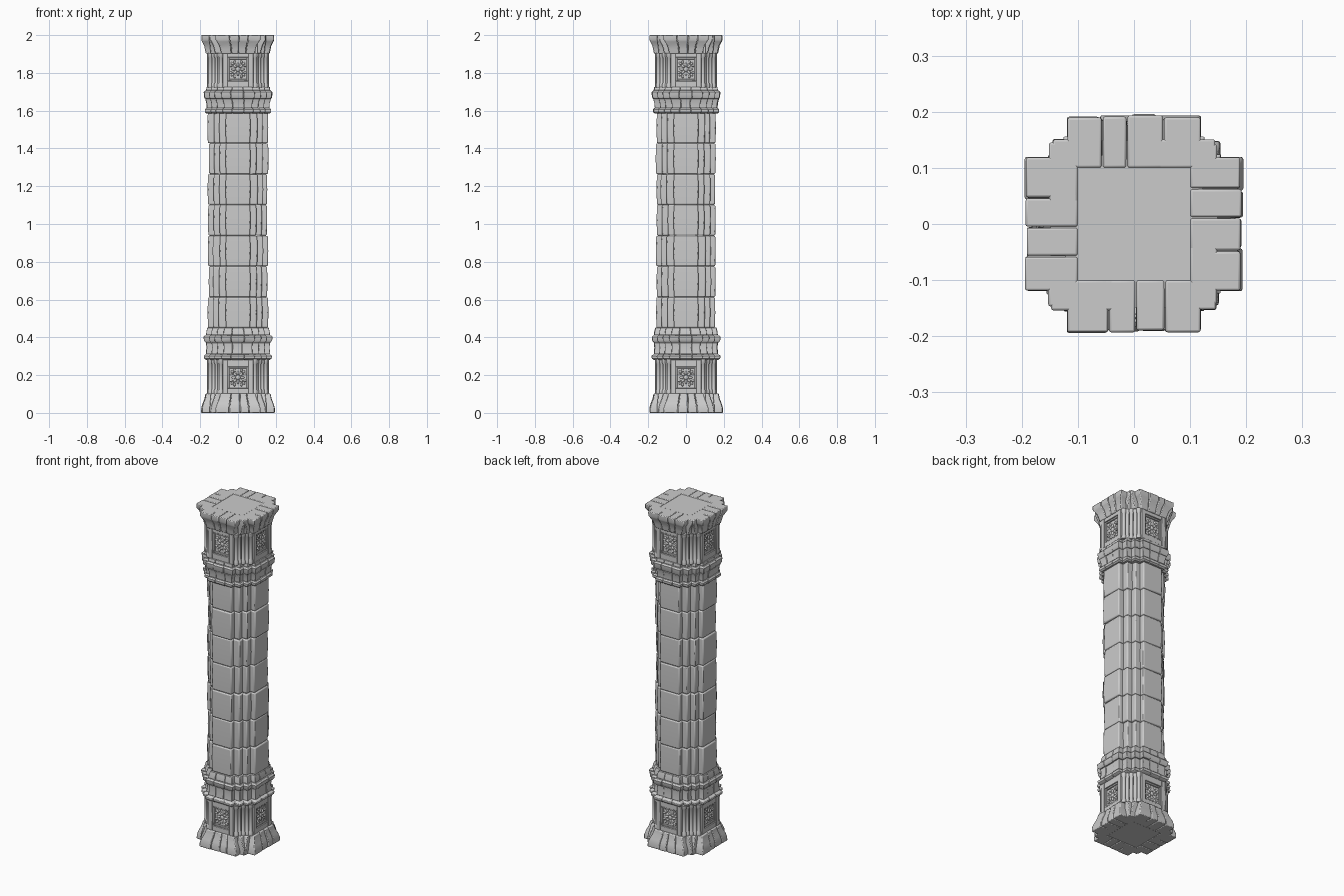
import bpy, bmesh, math, random
from mathutils import Matrix, Vector

if "Cube" in bpy.data.objects:
    bpy.data.objects.remove(bpy.data.objects["Cube"])

random.seed(7)


def finish(bm, name, bevel=0.0035, angle=35):
    bmesh.ops.recalc_face_normals(bm, faces=bm.faces)
    me = bpy.data.meshes.new(name)
    bm.to_mesh(me)
    bm.free()
    ob = bpy.data.objects.new(name, me)
    bpy.context.collection.objects.link(ob)
    bpy.ops.object.select_all(action='DESELECT')
    ob.select_set(True)
    bpy.context.view_layer.objects.active = ob
    bpy.ops.object.shade_smooth_by_angle(angle=math.radians(40))
    if bevel:
        mod = ob.modifiers.new("worn_edges", 'BEVEL')
        mod.width = bevel
        mod.segments = 2
        mod.limit_method = 'ANGLE'
        mod.angle_limit = math.radians(angle)
    return ob


def loft(bm, rects, turn=0):
    """Solid through rectangles (z, x0, x1, y0, y1), turned in quarter steps."""
    rot = Matrix.Rotation(turn * math.pi / 2, 3, 'Z')
    rings = []
    for z, x0, x1, y0, y1 in rects:
        rings.append([bm.verts.new(rot @ Vector(p)) for p in
                      ((x0, y0, z), (x1, y0, z), (x1, y1, z), (x0, y1, z))])
    for a, b in zip(rings, rings[1:]):
        for i in range(4):
            j = (i + 1) % 4
            bm.faces.new((a[i], a[j], b[j], b[i]))
    bm.faces.new(rings[0][::-1])
    bm.faces.new(rings[-1])


def lv(z, d):
    """Stepped plan at height z, grown by d from the shaft outline."""
    return (z, 0.157 + d, 0.066 + d, 0.130 + d, 0.100 + d)


def course(bm, levels, joints=(-1, 1), jit=0.003, gap=0.001, inner=0.04):
    """Ring of stones: face stones split at joints plus stepped corner stones.
    Level = (z, face reach, face half width, step reach, step half width)."""
    for t in range(4):
        cuts = [joints[0]] + [j + random.uniform(-.06, .06) for j in joints[1:-1]] + [joints[-1]]
        for a, b in zip(cuts, cuts[1:]):
            r = random.uniform(-jit, jit)
            loft(bm, [(z, a * w + gap, b * w - gap, inner, e + r)
                      for z, e, w, m, n in levels], t)
        r = random.uniform(-jit, jit)
        loft(bm, [(z, 0.03, n + r, inner, m + r) for z, e, w, m, n in levels], t)
        r = random.uniform(-jit, jit)
        loft(bm, [(z, 0.03, m + r, inner, n + r) for z, e, w, m, n in levels], t)


# Mortar core behind the stones
bm = bmesh.new()
course(bm, [lv(0.004, -0.008), lv(1.995, -0.008)], jit=0, inner=-0.01)
finish(bm, "core", 0)
bm = bmesh.new()
for z0, z1 in ((0.003, 0.05), (1.95, 1.997)):
    loft(bm, [(z, -0.115, 0.115, -0.115, 0.115) for z in (z0, z1)])
finish(bm, "end_slabs", 0)

# Flared foot and cap, each face split into four stones
QUARTERS = (-1, -0.5, -0.08, 0.38, 1)
foot = [(0.0, .193, .121, .151, .145), (.025, .193, .120, .151, .144),
        (.05, .186, .112, .150, .138), (.075, .176, .101, .147, .128),
        (.102, .171, .093, .145, .120)]
cap = [(1.902, .168, .090, .143, .118), (1.925, .173, .094, .145, .122),
       (1.945, .177, .100, .147, .128), (1.965, .188, .112, .150, .138),
       (1.975, .192, .119, .151, .144), (2.0, .192, .120, .151, .145)]
for name, levels in (("foot_stones", foot), ("cap_stones", cap)):
    bm = bmesh.new()
    course(bm, levels, QUARTERS, inner=0.10)
    finish(bm, name, 0.004, 45)

# Shaft courses
bm = bmesh.new()
zs = [0.45 + i * 1.14 / 7 for i in range(8)]
for z0, z1 in zip(zs, zs[1:]):
    m = (z0 + z1) / 2
    course(bm, [lv(z0 + .001, -.001), lv(m, .001), lv(z1 - .001, -.001)], jit=0.004)
finish(bm, "shaft_stones", 0.006, 50)

# Moulded bands above and below the shaft: bands of (height, growth)
bands = {
    "lower_mouldings": [
        [(.280, .012), (.288, .022), (.302, .024), (.310, .014)],
        [(.311, .012), (.345, .009), (.372, .011)],
        [(.373, .014), (.382, .022), (.402, .024), (.411, .016)],
        [(.412, .012), (.432, .010), (.451, .005)]],
    "upper_mouldings": [
        [(1.585, .008), (1.592, .016), (1.606, .017), (1.613, .010)],
        [(1.614, .008), (1.640, .010), (1.662, .016)],
        [(1.663, .017), (1.672, .022), (1.698, .024), (1.706, .016)],
        [(1.707, .013), (1.725, .010)]],
}
for name, rows in bands.items():
    bm = bmesh.new()
    for row in rows:
        course(bm, [lv(z, d) for z, d in row], (-1, -.35, .4, 1), jit=0.002, gap=.0005)
    finish(bm, name, 0.002, 50)


def panel_block(name, z0, z1, p0, p1):
    """Square die: framed panel on each face and slim colonettes in the steps."""
    bm = bmesh.new()
    for t in range(4):
        for s in (-1, 1):
            x0, x1 = sorted((s * .055, s * .082))
            loft(bm, [(z, x0, x1, .10, .163) for z in (z0, z1)], t)
            a, b = sorted((s * .045, s * .056))
            loft(bm, [(z, a, b, .10, .156) for z in (p0, p1)], t)
        for a, b in ((z0, p0), (p1, z1)):
            loft(bm, [(z, -.056, .056, .10, .161) for z in (a, b)], t)
        for a, b in ((p0, p0 + .01), (p1 - .01, p1)):
            loft(bm, [(z, -.046, .046, .10, .156) for z in (a, b)], t)
        # backing of the stepped corner
        loft(bm, [(z, .03, .103, .03, .132) for z in (z0, z1)], t)
        loft(bm, [(z, .03, .132, .03, .103) for z in (z0, z1)], t)
    finish(bm, name + "_frames", 0.0025)

    # Colonettes with small collars
    bm = bmesh.new()
    prof = [(0, .014), (.10, .014), (.14, .010), (.86, .010), (.90, .014), (1, .014)]
    for t in range(4):
        for x, y in ((.128, .098), (.098, .128), (.113, .113), (.090, .146), (.146, .090)):
            c = Matrix.Rotation(t * math.pi / 2, 3, 'Z') @ Vector((x, y, 0))
            rings = []
            for f, r in prof:
                z = z0 + f * (z1 - z0)
                rings.append([bm.verts.new((c.x + r * math.cos(k * math.pi / 5),
                                            c.y + r * math.sin(k * math.pi / 5), z))
                              for k in range(10)])
            for a, b in zip(rings, rings[1:]):
                for i in range(10):
                    j = (i + 1) % 10
                    bm.faces.new((a[i], a[j], b[j], b[i]))
            bm.faces.new(rings[0])
            bm.faces.new(rings[-1])
    finish(bm, name + "_colonettes", 0)

    # Carved relief: rosette with leaves in the corners
    bm = bmesh.new()
    zc = (p0 + p1) / 2
    spots = [(0, 0, .013, .013, 0)]
    for k in range(8):
        a = k * math.pi / 4
        spots.append((.023 * math.cos(a), .023 * math.sin(a), .012, .007, a))
    for k in range(4):
        a = math.pi / 4 + k * math.pi / 2
        for o in (-.35, 0, .35):
            spots.append((.042 * math.cos(a + o), .042 * math.sin(a + o), .010, .006, a + o * 2))
    for t in range(4):
        for x, z, lx, lz, a in spots:
            mat = (Matrix.Rotation(t * math.pi / 2, 4, 'Z')
                   @ Matrix.Translation((x, .148, zc + z))
                   @ Matrix.Rotation(-a, 4, 'Y')
                   @ Matrix.Diagonal((lx, random.uniform(.005, .008), lz, 1)))
            bmesh.ops.create_icosphere(bm, subdivisions=2, radius=1, matrix=mat)
    finish(bm, name + "_relief", 0)


panel_block("lower_panel", 0.100, 0.284, 0.130, 0.245)
panel_block("upper_panel", 1.722, 1.905, 1.757, 1.882)
